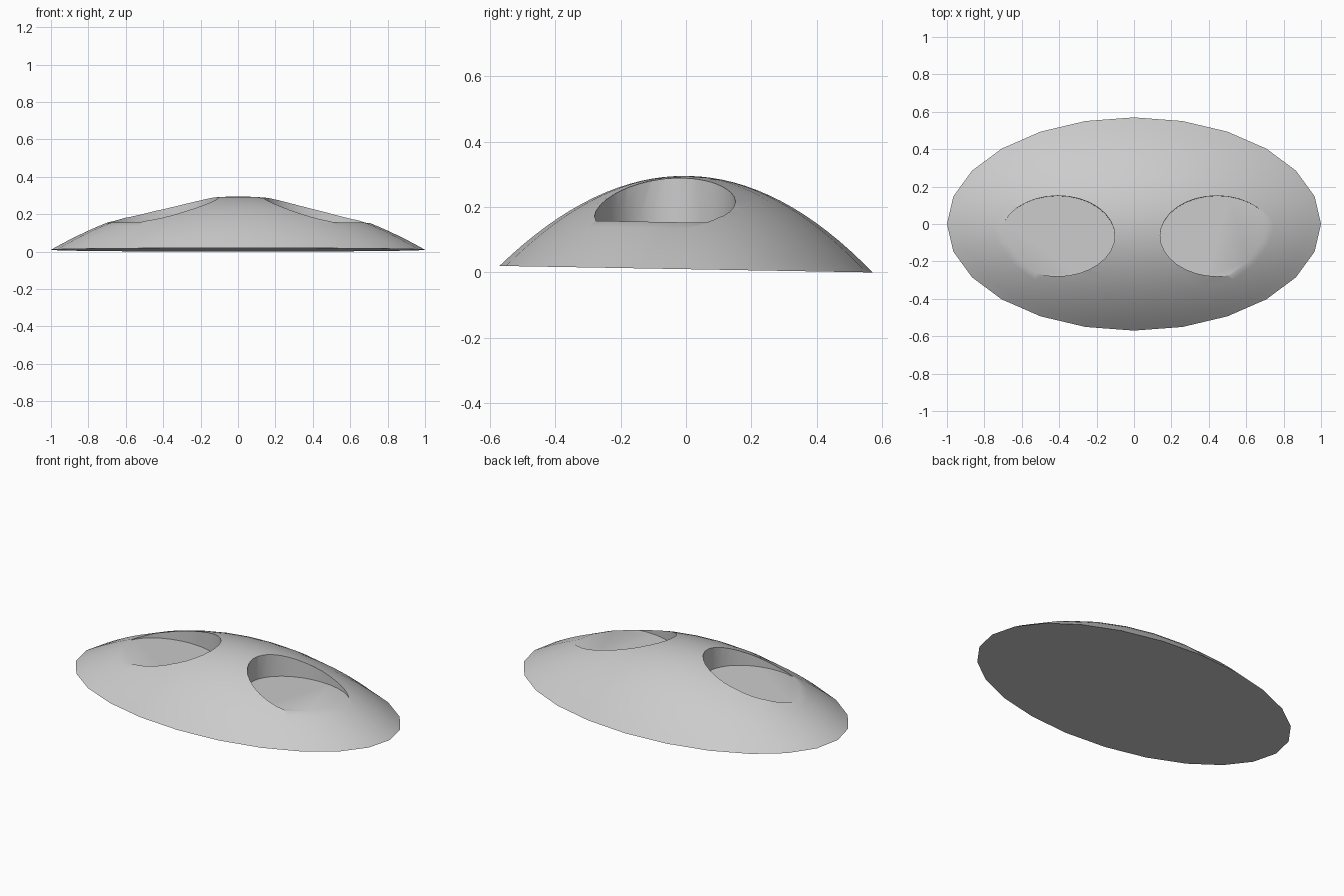
import bpy, bmesh, math
from mathutils import Matrix

cube = bpy.data.objects.get("Cube")
if cube:
    bpy.data.objects.remove(cube, do_unlink=True)

HALF_X, HALF_Y, HEIGHT, BASE_Z = 1.0, 0.57, 0.285, 0.01
SIDES, RINGS = 24, 16
TILT = Matrix.Rotation(math.radians(-1), 4, 'X')

grey = bpy.data.materials.new("plain grey")
grey.use_nodes = True
grey.diffuse_color = (0.6, 0.6, 0.6, 1)
grey.node_tree.nodes["Principled BSDF"].inputs["Base Color"].default_value = (0.6, 0.6, 0.6, 1)


def add_object(name, bm):
    bmesh.ops.recalc_face_normals(bm, faces=bm.faces)
    mesh = bpy.data.meshes.new(name)
    bm.to_mesh(mesh)
    bm.free()
    obj = bpy.data.objects.new(name, mesh)
    bpy.context.collection.objects.link(obj)
    mesh.materials.append(grey)
    return obj


# Oval dome: a parabolic cap with a flat, slightly tilted underside
bm = bmesh.new()
rings = []
for i in range(1, RINGS + 1):
    r = i / RINGS
    angles = [math.tau * k / SIDES for k in range(SIDES)]
    rings.append([bm.verts.new((HALF_X * r * math.cos(a), HALF_Y * r * math.sin(a),
                                HEIGHT * (1 - r * r))) for a in angles])
apex = bm.verts.new((0, 0, HEIGHT))
for k in range(SIDES):
    n = (k + 1) % SIDES
    bm.faces.new((apex, rings[0][k], rings[0][n]))
    for inner, outer in zip(rings, rings[1:]):
        bm.faces.new((inner[k], outer[k], outer[n], inner[n]))
bm.faces.new(rings[-1])
bmesh.ops.transform(bm, matrix=Matrix.Translation((0, 0, BASE_Z)) @ TILT, verts=bm.verts)
dome = add_object("dome", bm)

# Two oval pockets with flat floors, open toward the outer ends
for name, x in (("right_pocket_cutter", -0.408), ("left_pocket_cutter", 0.445)):
    bm = bmesh.new()
    bmesh.ops.create_cone(bm, cap_ends=True, segments=32, radius1=1, radius2=1, depth=1)
    place = (Matrix.Translation((x, -0.065, 0.154)) @ TILT
             @ Matrix.Diagonal((0.305, 0.215, 0.4, 1)) @ Matrix.Translation((0, 0, 0.5)))
    bmesh.ops.transform(bm, matrix=place, verts=bm.verts)
    cutter = add_object(name, bm)
    cutter.hide_render = True
    cut = dome.modifiers.new(name, 'BOOLEAN')
    cut.operation, cut.solver, cut.object = 'DIFFERENCE', 'EXACT', cutter
    bpy.ops.object.select_all(action='DESELECT')
    bpy.context.view_layer.objects.active = dome
    dome.select_set(True)
    bpy.ops.object.modifier_apply(modifier=cut.name)
    bpy.data.objects.remove(cutter, do_unlink=True)

# Smooth surface with crisp pocket rims and base edge
bpy.ops.object.shade_smooth_by_angle(angle=math.radians(30))
